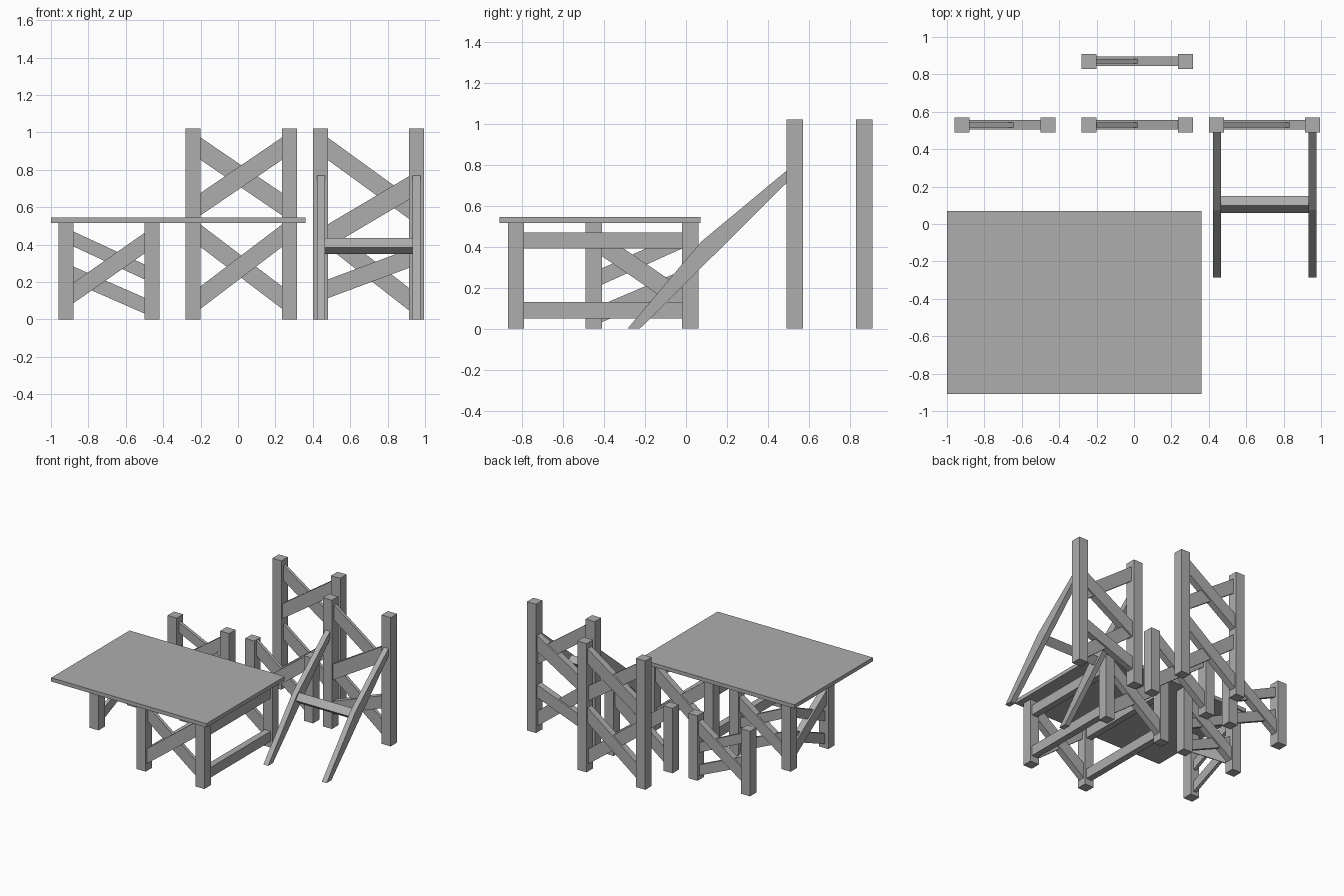
import bpy, bmesh, math
from mathutils import Matrix, Vector

if "Cube" in bpy.data.objects:
    bpy.data.objects.remove(bpy.data.objects["Cube"])

mat = bpy.data.materials.new("plain grey")
mat.diffuse_color = (0.42, 0.42, 0.42, 1)
mat.use_nodes = True
mat.node_tree.nodes["Principled BSDF"].inputs["Base Color"].default_value = mat.diffuse_color


def prism(name, outline, thick, matrix):
    """Extrude an (x, z) outline symmetrically along local y."""
    bm = bmesh.new()
    face = bm.faces.new([bm.verts.new((x, -thick / 2, z)) for x, z in outline])
    ext = bmesh.ops.extrude_face_region(bm, geom=[face])
    moved = [v for v in ext["geom"] if isinstance(v, bmesh.types.BMVert)]
    bmesh.ops.translate(bm, verts=moved, vec=(0, thick, 0))
    bmesh.ops.recalc_face_normals(bm, faces=bm.faces)
    bm.transform(matrix)
    mesh = bpy.data.meshes.new(name)
    bm.to_mesh(mesh)
    bm.free()
    mesh.materials.append(mat)
    ob = bpy.data.objects.new(name, mesh)
    bpy.context.collection.objects.link(ob)
    return ob


def place(x, y, deg=0):
    return Matrix.Translation((x, y, 0)) @ Matrix.Rotation(math.radians(deg), 4, 'Z')


def block(name, x0, x1, y0, y1, z0, z1):
    prism(name, [(x0, z0), (x1, z0), (x1, z1), (x0, z1)], y1 - y0,
          Matrix.Translation((0, (y0 + y1) / 2, 0)))


def frame(name, m, span, height, braces):
    """Two posts a span apart, with braces (left z, right z, depth, thickness)."""
    for s in (0, span):
        prism(name + "_post", [(s - .04, 0), (s + .04, 0),
                               (s + .04, height), (s - .04, height)], .08, m)
    a, b = .03, span - .03
    for zl, zr, d, t in braces:
        prism(name + "_brace", [(a, zl - d / 2), (b, zr - d / 2),
                                (b, zr + d / 2), (a, zl + d / 2)], t, m)


THICK, THIN = .052, .026
LOW_X = [(.11, .455, .12, THICK), (.455, .11, .12, THIN)]
HIGH_X = [(.61, .92, .12, THICK), (.92, .61, .12, THIN)]
GENTLE = [(.135, .415, .11, THICK), (.435, .25, .08, THIN), (.245, .07, .085, THIN)]
LADDER = [(.16, .33, .10, THICK), (.455, .10, .12, THIN),
          (.44, .71, .125, THICK), (.92, .59, .12, THIN)]

# Table
block("table_top", -1, .36, -.91, .07, .515, .545)
for y in (-.83, .02):
    frame("table_frame", place(-.24, y), .515, .515, LOW_X)
for x in (-.24, .275):
    for z in (.05, .39):
        block("table_rail", x - THICK / 2, x + THICK / 2, -.80, -.01, z, z + .08)
frame("table_back_frame", place(-.92, .02), .46, .515, GENTLE)
frame("table_side_frame", place(-.92, .02, -90), .47, .515, GENTLE)

# Free-standing frames
frame("short_left_frame", place(-.92, .53), .46, .515, GENTLE)
frame("short_middle_frame", place(-.24, .53), .515, .515, LOW_X)
frame("tall_back_frame", place(-.24, .87), .515, 1.02, LOW_X + HIGH_X)
frame("tall_right_frame", place(.44, .53), .515, 1.02, LADDER)

# Leaning supports and their tilted crossbar
side = Matrix.Rotation(math.radians(90), 4, 'Z')
for x in (.443, .955):
    prism("leaning_support", [(-.285, 0), (-.225, 0), (.49, .71), (.49, .77), (.075, .425)],
          .042, Matrix.Translation((x, 0, 0)) @ side)
prism("crossbar", [(.10, .35), (.15, .40), (.10, .435), (.06, .385)], .49,
      Matrix.Translation((.699, 0, 0)) @ side)
